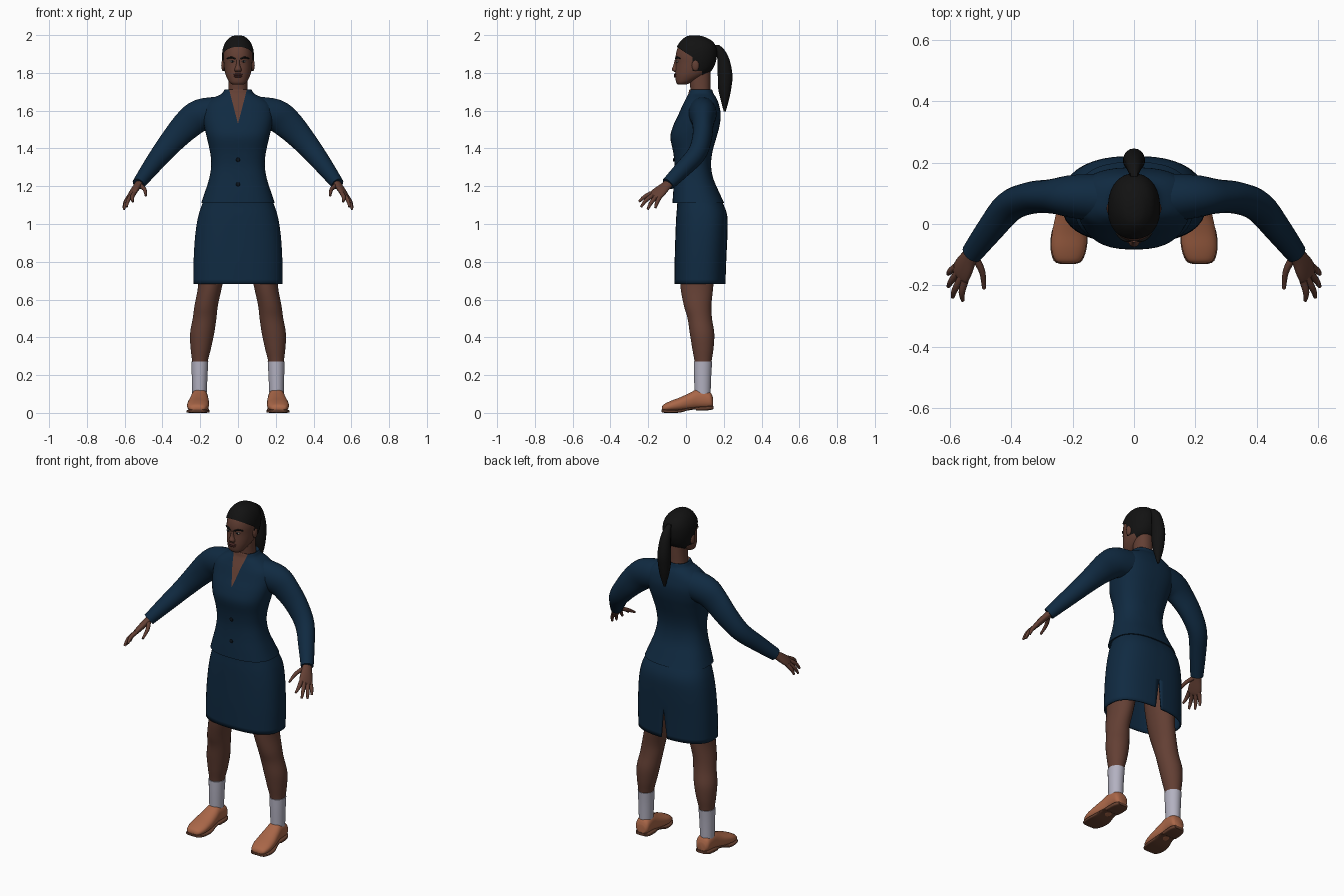
import bpy, bmesh, math
from mathutils import Vector

if "Cube" in bpy.data.objects:
    bpy.data.objects.remove(bpy.data.objects["Cube"], do_unlink=True)


def material(name, *rgb):
    m = bpy.data.materials.new(name)
    m.use_nodes = True
    m.diffuse_color = (*rgb, 1)
    node = next(n for n in m.node_tree.nodes if n.type == "BSDF_PRINCIPLED")
    node.inputs["Base Color"].default_value = (*rgb, 1)
    node.inputs["Roughness"].default_value = 0.8
    return m


skin = material("brown skin", .125, .05, .034)
hair = material("black hair", .006, .006, .006)
cloth = material("navy cloth", .005, .023, .053)
sock_white = material("sock white", .45, .44, .53)
leather = material("tan leather", .40, .135, .065)
sole_brown = material("sole brown", .13, .05, .028)
eye_white = material("eye white", .3, .27, .24)
lip = material("lip brown", .09, .028, .024)
dark = material("button black", .003, .006, .01)


def spline(rows, steps):
    """Smooth interpolation through rows of numbers."""
    out = []
    for i in range(len(rows) - 1):
        a, b, c, d = (rows[max(0, min(len(rows) - 1, i + k))] for k in (-1, 0, 1, 2))
        for s in range(steps):
            t = s / steps
            out.append([q + .5 * t * (r - p + t * (2*p - 5*q + 4*r - w + t * (3*(q - r) + w - p)))
                        for p, q, r, w in zip(a, b, c, d)])
    return out + [list(rows[-1])]


def oval(n, power):
    for i in range(n):
        a = 2 * math.pi * (i + .5) / n
        c, s = math.cos(a), math.sin(a)
        yield (math.copysign(abs(c) ** (2 / power), c), math.copysign(abs(s) ** (2 / power), s))


def build(name, rings, mats, caps=True, cuts=(), paint=None, drop=None):
    """Skin a stack of rings, cut it by planes, then paint or drop faces by rule."""
    bm = bmesh.new()
    loops = [[bm.verts.new(p) for p in ring] for ring in rings]
    n = len(loops[0])
    for low, high in zip(loops, loops[1:]):
        for i in range(n):
            bm.faces.new((low[i], low[(i + 1) % n], high[(i + 1) % n], high[i]))
    if caps:
        bm.faces.new(loops[0])
        bm.faces.new(loops[-1])
    bmesh.ops.recalc_face_normals(bm, faces=bm.faces[:])
    for co, no in cuts:
        bmesh.ops.bisect_plane(bm, geom=bm.verts[:] + bm.edges[:] + bm.faces[:],
                               plane_co=co, plane_no=no)
    if drop:
        gone = [f for f in bm.faces if drop(f.calc_center_median())]
        bmesh.ops.delete(bm, geom=gone, context="FACES")
    if paint:
        for f in bm.faces:
            f.material_index = paint(f.calc_center_median())
    mesh = bpy.data.meshes.new(name)
    bm.to_mesh(mesh)
    bm.free()
    for m in mats:
        mesh.materials.append(m)
    ob = bpy.data.objects.new(name, mesh)
    bpy.context.collection.objects.link(ob)
    bpy.ops.object.select_all(action="DESELECT")
    ob.select_set(True)
    bpy.context.view_layer.objects.active = ob
    bpy.ops.object.shade_smooth_by_angle(angle=math.radians(50))
    return ob


def loft(name, rows, *mats, axis="z", n=28, power=2.2, steps=4, side=1, **kw):
    """Rows: position on axis, x centre, x half width, low edge, high edge."""
    rings = []
    for pos, cx, hw, lo, hi in spline(rows, steps):
        ring = []
        for u, v in oval(n, power):
            across = (lo + hi) / 2 + v * (hi - lo) / 2
            x = side * (cx + u * hw)
            ring.append((x, across, pos) if axis == "z" else (x, pos, across))
        rings.append(ring)
    return build(name, rings, mats, **kw)


def tube(name, rows, mat, ref=(0, 1, 0), n=16, steps=4, side=1):
    """Rows: x, y, z, radius along ref, radius across ref."""
    path = spline(rows, steps)
    pts = [Vector(r[:3]) for r in path]
    rings = []
    for i, r in enumerate(path):
        t = (pts[min(i + 1, len(pts) - 1)] - pts[max(i - 1, 0)]).normalized()
        a = Vector(ref)
        a = (a - t * a.dot(t)).normalized()
        b = t.cross(a)
        ring = [pts[i] + a * (u * r[3]) + b * (v * r[4]) for u, v in oval(n, 2)]
        rings.append([(side * p.x, p.y, p.z) for p in ring])
    return build(name, rings, [mat])


def ball(name, x, y, z, rx, ry, rz, mat):
    rows = []
    for i in range(9):
        a = math.pi * (i + .25) / 8.5
        s = math.sin(a)
        rows.append((z - rz * math.cos(a), x, rx * s, y - ry * s, y + ry * s))
    return loft(name, rows, mat, n=16, power=2, steps=1)


# Jacket body with a skin-coloured neckline cut in
V_LOW, V_SLOPE = 1.53, .26
loft("jacket", [(1.112, 0, .195, -.072, .202), (1.17, 0, .175, -.068, .175),
                (1.24, 0, .153, -.062, .145), (1.31, 0, .142, -.06, .133),
                (1.38, 0, .148, -.068, .14), (1.46, 0, .166, -.083, .162),
                (1.52, 0, .18, -.068, .178), (1.58, 0, .188, -.04, .184),
                (1.63, 0, .178, -.018, .175), (1.665, 0, .135, .0, .162),
                (1.69, 0, .086, .012, .146), (1.712, 0, .07, .018, .138),
                (1.70, 0, .056, .03, .128)],
     cloth, skin, n=40, power=2.5,
     cuts=[((0, 0, V_LOW), (s, 0, -V_SLOPE)) for s in (1, -1)],
     paint=lambda c: int(c.z > V_LOW and c.y < .07 and abs(c.x) < V_SLOPE * (c.z - V_LOW)))
for z, y in ((1.34, -.064), (1.21, -.065)):
    ball("jacket_button", 0, y, z, .011, .005, .011, dark)

# Skirt with a slit at the back
SLIT = .86
skirt = loft("skirt", [(1.16, 0, .165, -.045, .165), (1.1, 0, .192, -.047, .2),
                       (1.04, 0, .211, -.052, .219), (.95, 0, .226, -.056, .22),
                       (.82, 0, .235, -.06, .214), (.682, 0, .236, -.062, .209)],
             cloth, n=40, power=2.5, caps=False,
             cuts=[((0, 0, SLIT), (s, 0, .11)) for s in (1, -1)],
             drop=lambda c: c.y > .05 and c.z < SLIT and abs(c.x) < .11 * (SLIT - c.z))
thick = skirt.modifiers.new("thickness", "SOLIDIFY")
thick.thickness = .008
thick.offset = -1

# Neck and head
loft("neck", [(1.65, 0, .062, .022, .14), (1.70, 0, .053, .024, .13),
              (1.76, 0, .05, .02, .13), (1.81, 0, .05, .03, .13)], skin)
head = [(1.738, 0, .028, -.042, .0), (1.75, 0, .045, -.052, .03),
        (1.78, 0, .062, -.057, .09), (1.81, 0, .071, -.057, .13),
        (1.85, 0, .076, -.054, .15), (1.89, 0, .078, -.055, .157),
        (1.93, 0, .072, -.045, .154), (1.965, 0, .055, -.022, .132),
        (1.987, 0, .03, .005, .09), (1.994, 0, .01, .03, .06)]
loft("head", head, skin, n=32)
loft("nose", [(1.868, 0, .008, -.06, -.04), (1.84, 0, .011, -.067, -.03),
              (1.818, 0, .019, -.075, -.03), (1.806, 0, .017, -.064, -.03)], skin, n=16)
ball("upper_lip", 0, -.056, 1.791, .026, .009, .006, lip)
ball("lower_lip", 0, -.056, 1.781, .022, .009, .006, lip)

# Hair cap trimmed along the hairline, and ponytail
cap = [(z + .004, x, w + .007, lo - .006, hi + .007) for z, x, w, lo, hi in head[1:]]


def bare(c):
    above = (c.z - 1.938) + .65 * (c.y + .05) > 0
    return not (above or (c.y > .035 and c.z > 1.81) or c.y > .085)


loft("hair_cap", cap, hair, n=32, drop=bare,
     cuts=[((0, -.05, 1.938), (0, .65, 1)), ((0, .035, 0), (0, 1, 0)),
           ((0, .085, 0), (0, 1, 0)), ((0, 0, 1.81), (0, 0, 1))])
loft("ponytail", [(1.948, 0, .012, .145, .175), (1.92, 0, .022, .158, .205),
                  (1.87, 0, .03, .166, .23), (1.79, 0, .036, .168, .246),
                  (1.72, 0, .034, .17, .24), (1.66, 0, .025, .183, .228),
                  (1.595, 0, .006, .2, .21)], hair, n=14, power=2)

PALM_ACROSS = (.44, .87, -.22)
FINGERS = {
    "index": [(.550, -.185, 1.162), (.560, -.222, 1.142), (.557, -.249, 1.118)],
    "middle": [(.560, -.172, 1.155), (.582, -.212, 1.125), (.590, -.238, 1.09)],
    "ring": [(.570, -.155, 1.148), (.594, -.185, 1.112), (.604, -.203, 1.077)],
    "little": [(.577, -.138, 1.145), (.597, -.153, 1.115), (.605, -.163, 1.085)],
    "thumb": [(.518, -.108, 1.205), (.494, -.155, 1.182), (.488, -.21, 1.15)]}

for label, s in (("left", 1), ("right", -1)):
    # Face details
    ball(label + "_eye", s * .03, -.045, 1.861, .014, .008, .006, eye_white)
    ball(label + "_iris", s * .03, -.0505, 1.861, .006, .004, .0055, dark)
    ball(label + "_ear", s * .079, .05, 1.84, .01, .02, .03, skin)
    tube(label + "_eyebrow", [(.012, -.055, 1.873, .004, .004), (.035, -.05, 1.882, .005, .005),
                              (.058, -.03, 1.876, .003, .003)], hair, n=8, side=s)

    # Sleeve, running from inside the shoulder to the cuff
    tube(label + "_sleeve", [(.10, .085, 1.59, .08, .085), (.20, .09, 1.575, .07, .086),
                             (.265, .09, 1.528, .056, .08), (.335, .085, 1.455, .052, .068),
                             (.405, .057, 1.372, .05, .056), (.47, -.02, 1.288, .044, .045),
                             (.527, -.095, 1.212, .036, .034)], cloth, n=24, side=s)

    # Hand
    tube(label + "_palm", [(.505, -.065, 1.24, .026, .02), (.533, -.105, 1.202, .029, .019),
                           (.552, -.138, 1.173, .038, .017), (.566, -.165, 1.15, .039, .013),
                           (.572, -.174, 1.142, .03, .006)], skin, ref=PALM_ACROSS, side=s)
    for finger, joints in FINGERS.items():
        radii = (.0125, .0105, .006)
        tube(f"{label}_{finger}_finger", [(*p, r, r) for p, r in zip(joints, radii)],
             skin, ref=PALM_ACROSS, n=10, side=s)

    # Leg and sock
    loft(label + "_leg", [(.95, .12, .085, -.03, .17), (.80, .133, .075, -.035, .155),
                          (.67, .148, .064, -.03, .145), (.57, .168, .062, -.012, .135),
                          (.50, .177, .063, .008, .138), (.42, .19, .064, .02, .15),
                          (.34, .197, .054, .033, .146), (.26, .202, .04, .046, .134),
                          (.15, .203, .034, .05, .128)], skin, power=2, side=s)
    loft(label + "_sock", [(.272, .202, .045, .041, .139), (.2, .203, .042, .042, .134),
                           (.09, .204, .038, .046, .13)], sock_white, power=2, side=s)

    # Shoe upper and sole
    loft(label + "_shoe", [(-.128, .215, .02, .014, .03), (-.118, .215, .042, .008, .045),
                           (-.08, .213, .056, .007, .064), (-.03, .21, .057, .009, .083),
                           (.02, .206, .051, .014, .106), (.06, .204, .045, .02, .126),
                           (.10, .202, .044, .022, .124), (.13, .201, .041, .024, .108),
                           (.143, .2, .028, .03, .08)],
         leather, axis="y", power=2.3, side=s)
    loft(label + "_sole", [(-.13, .215, .024, .006, .018), (-.12, .215, .046, .001, .018),
                           (-.08, .213, .059, 0, .016), (-.03, .21, .059, .002, .018),
                           (.02, .206, .048, .016, .028), (.05, .204, .045, .018, .03),
                           (.06, .204, .046, .012, .032), (.12, .201, .045, .014, .036),
                           (.146, .2, .03, .02, .036)],
         sole_brown, axis="y", power=5, steps=3, side=s)
